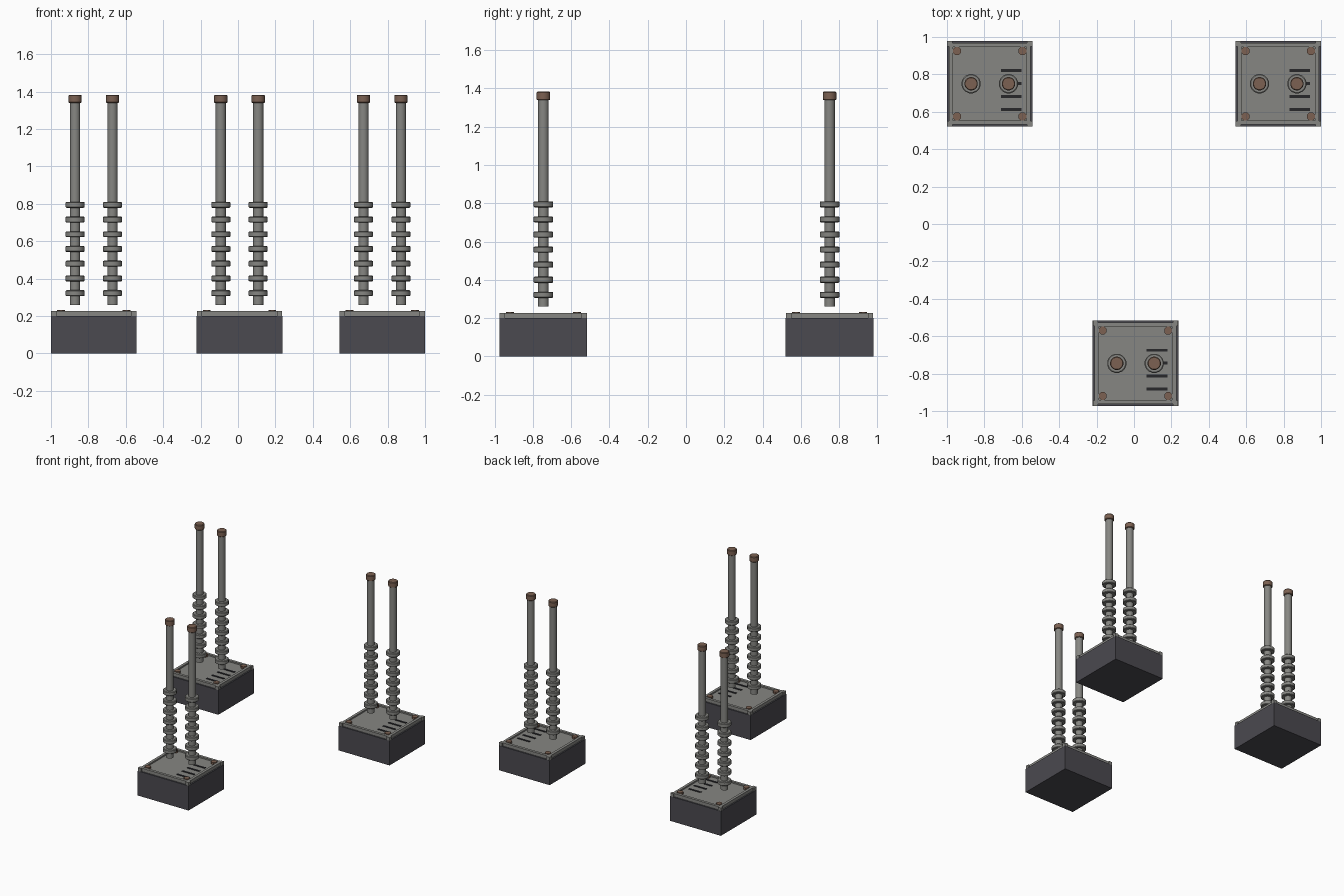
import bpy, bmesh, math
from mathutils import Matrix

if "Cube" in bpy.data.objects:
    bpy.data.objects.remove(bpy.data.objects["Cube"], do_unlink=True)


def material(name, rgb):
    m = bpy.data.materials.new(name)
    m.use_nodes = True
    m.diffuse_color = (*rgb, 1)
    bsdf = m.node_tree.nodes["Principled BSDF"]
    bsdf.inputs["Base Color"].default_value = (*rgb, 1)
    bsdf.inputs["Roughness"].default_value = 0.7
    return m


CHARCOAL = material("charcoal", (0.07, 0.068, 0.08))
STEEL = material("steel grey", (0.24, 0.24, 0.225))
COPPER = material("copper brown", (0.2, 0.12, 0.085))
BLACK = material("slot black", (0.02, 0.02, 0.023))


def add_box(bm, x, y, z0, z1, sx, sy):
    mat = Matrix.Translation((x, y, (z0 + z1) / 2)) @ Matrix.Diagonal((sx, sy, z1 - z0, 1))
    bmesh.ops.create_cube(bm, size=1, matrix=mat)


def add_lathe(bm, x, y, profile, sides):
    """Turn a list of (radius, height) points into a capped solid."""
    rings = []
    for r, z in profile:
        rings.append([bm.verts.new((x + r * math.cos(math.tau * (i + 0.5) / sides),
                                    y + r * math.sin(math.tau * (i + 0.5) / sides), z))
                      for i in range(sides)])
    for a, b in zip(rings, rings[1:]):
        for i in range(sides):
            j = (i + 1) % sides
            bm.faces.new((a[i], a[j], b[j], b[i]))
    bm.faces.new(rings[0][::-1])
    bm.faces.new(rings[-1])


def finish(bm, name, mat, origin, smooth=False):
    mesh = bpy.data.meshes.new(name)
    bm.to_mesh(mesh)
    bm.free()
    mesh.materials.append(mat)
    obj = bpy.data.objects.new(name, mesh)
    obj.location = (*origin, 0)
    bpy.context.collection.objects.link(obj)
    if smooth:
        bpy.ops.object.select_all(action="DESELECT")
        obj.select_set(True)
        bpy.context.view_layer.objects.active = obj
        bpy.ops.object.shade_smooth_by_angle(angle=math.radians(30))
    return obj


SIZE = 0.458
HALF = SIZE / 2
CORNERS = [(sx, sy) for sx in (-1, 1) for sy in (-1, 1)]


def build_unit(label, origin):
    # Base housing
    bm = bmesh.new()
    add_box(bm, 0, 0, 0, 0.2, SIZE, SIZE)
    finish(bm, f"{label}_housing", CHARCOAL, origin)

    # Lid panel
    bm = bmesh.new()
    add_box(bm, 0, 0, 0.2, 0.215, 0.4, 0.4)
    finish(bm, f"{label}_lid_panel", STEEL, origin)

    # Raised rim: four rails and four corner blocks
    bm = bmesh.new()
    rail = HALF - 0.022
    for s in (-1, 1):
        add_box(bm, s * rail, 0, 0.2, 0.226, 0.022, SIZE - 0.05)
        add_box(bm, 0, s * rail, 0.2, 0.226, SIZE - 0.05, 0.022)
    for sx, sy in CORNERS:
        add_box(bm, sx * (HALF - 0.015), sy * (HALF - 0.015), 0.2, 0.226, 0.028, 0.028)
    finish(bm, f"{label}_rim", STEEL, origin)

    # Corner bolts
    bm = bmesh.new()
    for sx, sy in CORNERS:
        add_lathe(bm, sx * 0.175, sy * 0.175, [(0.023, 0.213), (0.023, 0.232)], 8)
    finish(bm, f"{label}_bolts", COPPER, origin)

    # Vent slots
    bm = bmesh.new()
    for i in range(4):
        add_box(bm, 0.115, 0.07 - i * 0.069, 0.213, 0.219, 0.11, 0.016)
    finish(bm, f"{label}_vent_slots", BLACK, origin)

    # Rods with insulator rings and end caps
    for side, x in (("right", -0.1), ("left", 0.1)):
        bm = bmesh.new()
        add_lathe(bm, x, 0, [(0.028, 0.26), (0.028, 1.345)], 16)
        finish(bm, f"{label}_{side}_rod", STEEL, origin, True)

        bm = bmesh.new()
        for i in range(7):
            z = 0.322 + i * 0.0788
            add_lathe(bm, x, 0, [(0.047, z - 0.016), (0.052, z - 0.012),
                                 (0.052, z + 0.012), (0.047, z + 0.016)], 16)
        finish(bm, f"{label}_{side}_insulator_rings", STEEL, origin, True)

        bm = bmesh.new()
        add_lathe(bm, x, 0, [(0.032, 1.339), (0.036, 1.343),
                             (0.036, 1.378), (0.032, 1.383)], 16)
        finish(bm, f"{label}_{side}_cap", COPPER, origin, True)


for label, origin in (("back_right", (-0.771, 0.75)),
                      ("back_left", (0.771, 0.75)),
                      ("front", (0.008, -0.745))):
    build_unit(label, origin)
